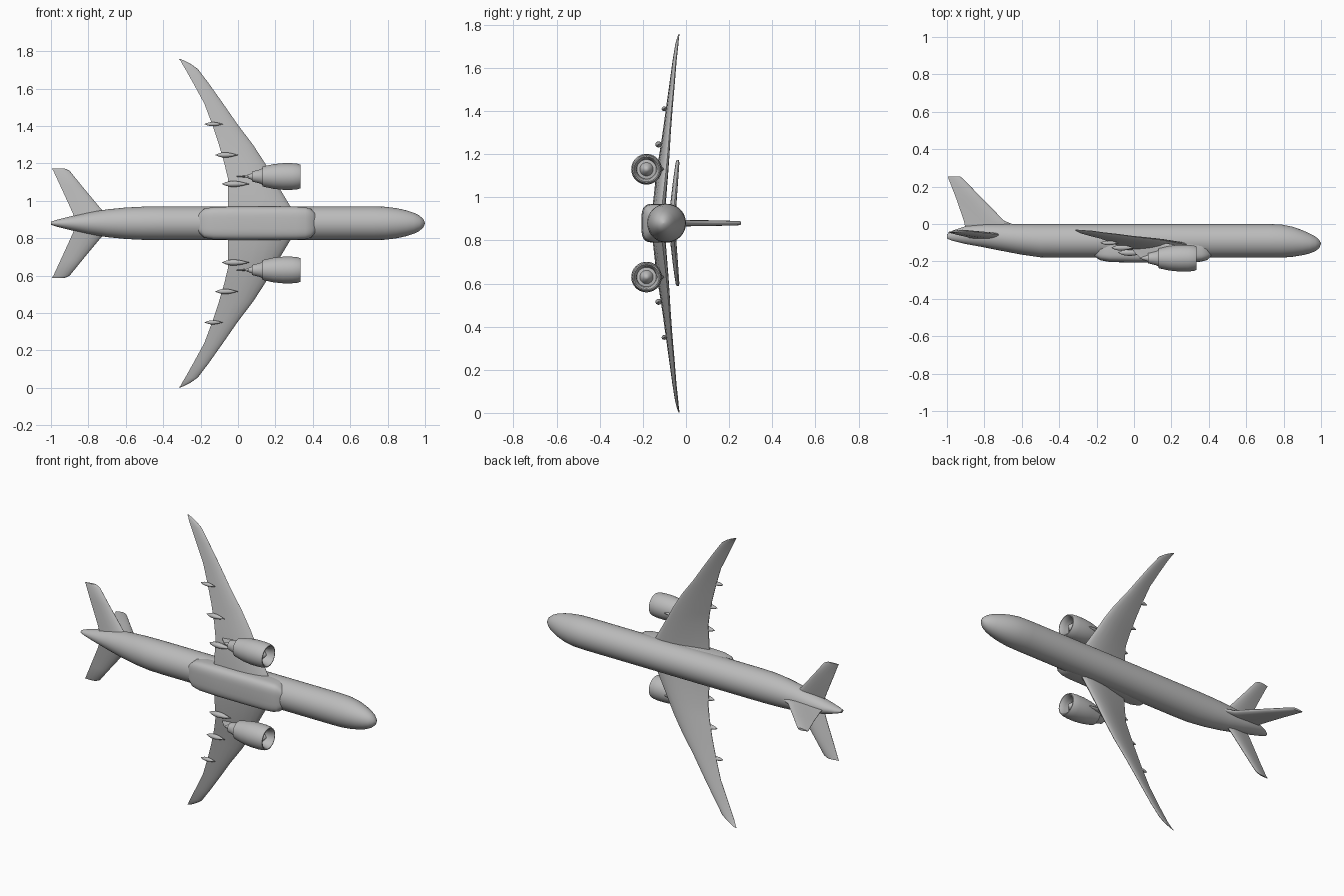
import bpy, bmesh, math
from mathutils import Vector

cube = bpy.data.objects.get("Cube")
if cube:
    bpy.data.objects.remove(cube)

ZC = 0.88  # height of the symmetry plane; the nose points to +x, the top to +y

grey = bpy.data.materials.new("plain_grey")
grey.use_nodes = True
COL = (0.5, 0.5, 0.5, 1)
grey.diffuse_color = COL
grey.node_tree.nodes["Principled BSDF"].inputs["Base Color"].default_value = COL


def loft(name, rings, angle=40):
    """Skin a list of equally long point rings and cap both ends."""
    bm = bmesh.new()
    loops = [[bm.verts.new(p) for p in ring] for ring in rings]
    n = len(loops[0])
    for a, b in zip(loops, loops[1:]):
        for i in range(n):
            j = (i + 1) % n
            bm.faces.new((a[i], a[j], b[j], b[i]))
    bm.faces.new(loops[0])
    bm.faces.new(loops[-1])
    bmesh.ops.remove_doubles(bm, verts=bm.verts, dist=1e-5)
    bmesh.ops.recalc_face_normals(bm, faces=bm.faces)
    mesh = bpy.data.meshes.new(name)
    bm.to_mesh(mesh)
    bm.free()
    mesh.materials.append(grey)
    ob = bpy.data.objects.new(name, mesh)
    bpy.context.collection.objects.link(ob)
    bpy.ops.object.select_all(action='DESELECT')
    ob.select_set(True)
    bpy.context.view_layer.objects.active = ob
    bpy.ops.object.shade_smooth_by_angle(angle=math.radians(angle))
    return ob


def oval(x, y0, y1, half, z=ZC, power=2, n=48):
    """Superellipse ring across the x axis."""
    ring = []
    for i in range(n):
        c, s = math.cos(math.tau * i / n), math.sin(math.tau * i / n)
        c = math.copysign(abs(c) ** (2 / power), c)
        s = math.copysign(abs(s) ** (2 / power), s)
        ring.append((x, (y0 + y1) / 2 + (y1 - y0) / 2 * c, z + half * s))
    return ring


# chord fraction and half thickness of the aerofoil
FOIL = [(0, 0), (.02, .3), (.07, .6), (.18, .9), (.35, 1), (.55, .85), (.8, .45), (1, .1)]


def blade(name, stations, thick_dir):
    """Loft aerofoils from (leading point, trailing point, thickness)."""
    rings = []
    d = Vector(thick_dir)
    for le, te, t in stations:
        le, te = Vector(le), Vector(te)
        up = [le.lerp(te, f) + d * (h * t / 2) for f, h in FOIL]
        low = [le.lerp(te, f) - d * (h * t / 2) for f, h in FOIL[:0:-1]]
        rings.append(up + low)
    return loft(name, rings, 50)


# Fuselage: x, bottom, top, half width
body = [(-1.0, -.078, -.055, .008), (-.97, -.09, -.035, .018), (-.9, -.107, -.012, .036),
        (-.8, -.125, -.002, .058), (-.7, -.145, 0, .074), (-.6, -.164, 0, .084),
        (-.5, -.178, 0, .089), (-.4, -.18, 0, .09), (.2, -.18, 0, .09), (.72, -.18, 0, .09),
        (.79, -.18, -.003, .088), (.85, -.175, -.015, .08), (.9, -.167, -.033, .069),
        (.94, -.157, -.051, .056), (.97, -.145, -.067, .041), (.99, -.129, -.085, .023),
        (1.0, -.107, -.103, .002)]
loft("fuselage", [oval(*s) for s in body])

# Belly fairing
belly = [(-.21, -.175, -.12, .05), (-.18, -.194, -.09, .078), (-.13, -.203, -.08, .087),
         (0, -.207, -.07, .09), (.2, -.207, -.07, .09), (.31, -.206, -.07, .089),
         (.36, -.201, -.08, .086), (.39, -.193, -.09, .077), (.415, -.172, -.12, .05)]
loft("belly_fairing", [oval(*s, power=3.6) for s in belly])

# Tail fin
blade("tail_fin", [((-.70, -.06, ZC), (-.89, -.06, ZC), .03),
                   ((-.64, -.005, ZC), (-.905, -.005, ZC), .03),
                   ((-.695, .018, ZC), (-.91, .018, ZC), .029),
                   ((-.81, .135, ZC), (-.95, .135, ZC), .026),
                   ((-.915, .243, ZC), (-.992, .243, ZC), .02),
                   ((-.93, .255, ZC), (-.995, .255, ZC), .013)], (0, 0, 1))

# Wing: distance from the middle, leading x and y, trailing x and y, thickness
wing = [(0, .33, -.115, -.053, -.155, .055), (.09, .28, -.11, -.053, -.15, .052),
        (.24, .19, -.093, -.054, -.136, .042), (.32, .145, -.085, -.073, -.122, .034),
        (.42, .08, -.077, -.102, -.107, .027), (.525, 0, -.068, -.137, -.093, .022),
        (.64, -.08, -.057, -.18, -.077, .018), (.75, -.158, -.048, -.24, -.062, .015),
        (.825, -.215, -.039, -.282, -.05, .012), (.85, -.25, -.036, -.297, -.044, .009),
        (.868, -.283, -.033, -.307, -.038, .006), (.878, -.308, -.031, -.316, -.033, .003)]
tail = [(0, -.65, -.07, -.86, -.08, .03), (.08, -.735, -.055, -.895, -.068, .028),
        (.2, -.835, -.044, -.95, -.056, .022), (.28, -.9, -.036, -.987, -.046, .016),
        (.292, -.925, -.036, -.995, -.043, .009)]
# Flap track fairings: distance from the middle, back x, front x, y, radius
flap_tracks = [(.21, -.085, .06, -.153, .016), (.365, -.12, 0, -.127, .014),
               (.53, -.178, -.08, -.101, .011)]
# Nacelle profile from spinner tip round the intake lip to the exhaust cone: x, radius
nacelle = [(.318, 0), (.31, .012), (.295, .024), (.28, .031), (.278, .045), (.305, .048),
           (.325, .052), (.334, .058), (.333, .063), (.32, .068), (.29, .071), (.24, .071),
           (.19, .066), (.13, .053), (.132, .046), (.12, .038), (.075, .027), (.075, .018),
           (.03, .001)]
EY, EZ = -.183, .25  # engine axis

for side, s in (("left", -1), ("right", 1)):
    for part, rows in (("wing", wing), ("tailplane", tail)):
        blade(f"{side}_{part}", [((lx, ly, ZC + s * d), (tx, ty, ZC + s * d), t)
                                 for d, lx, ly, tx, ty, t in rows], (0, 1, 0))
    ez = ZC + s * EZ
    loft(f"{side}_engine", [oval(x, EY - r, EY + r, r, ez, n=40) for x, r in nacelle])
    blade(f"{side}_pylon", [((.27, -.135, ez), (.05, -.195, ez), .02),
                            ((.25, -.118, ez), (.01, -.16, ez), .022),
                            ((.16, -.1, ez), (-.01, -.135, ez), .02)], (0, 0, 1))
    for k, (d, x0, x1, y, r) in enumerate(flap_tracks, 1):
        rings = []
        for i in range(9):
            f = i / 8
            w = max(.001, r * math.sin(math.pi * f ** .8))
            x = x0 + (x1 - x0) * f
            rings.append(oval(x, y - w * 1.1, y + w * 1.1, w, ZC + s * d, n=16))
        loft(f"{side}_flap_track_{k}", rings)
